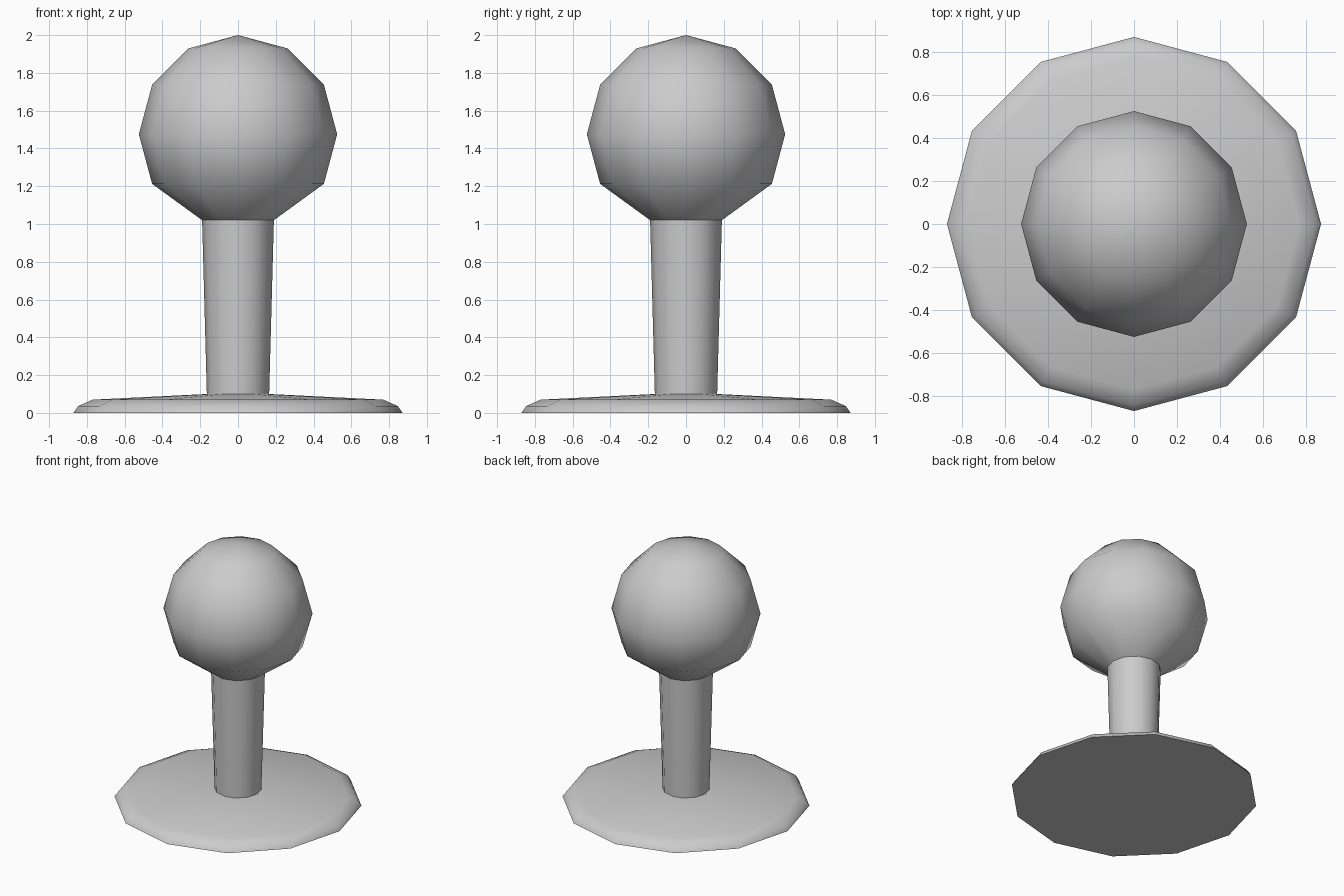
import bpy, bmesh
from math import sin, cos, pi, radians

if "Cube" in bpy.data.objects:
    bpy.data.objects.remove(bpy.data.objects["Cube"])

SIDES = 12
HEAD_Z, HEAD_R = 1.475, 0.525

# Half profile (radius, height): base, tapered neck, round head
base = [(0, 0), (0.87, 0), (0.866, 0.008), (0.846, 0.036), (0.77, 0.07)]
neck = [(0.165, 0.1), (0.19, 1.02)]
head = [(HEAD_R * cos(a), HEAD_Z + HEAD_R * sin(a))
        for a in (radians(d) for d in (-30, 0, 30, 60))] + [(0, 2.0)]
profile = base + neck + head

# Revolve the profile into one closed shell
bm = bmesh.new()
verts = [bm.verts.new((r, 0, z)) for r, z in profile]
edges = [bm.edges.new(pair) for pair in zip(verts, verts[1:])]
bmesh.ops.spin(bm, geom=verts + edges, cent=(0, 0, 0), axis=(0, 0, 1),
               angle=2 * pi, steps=SIDES, use_duplicate=False)
bmesh.ops.remove_doubles(bm, verts=bm.verts[:], dist=0.0005)
bmesh.ops.recalc_face_normals(bm, faces=bm.faces[:])

mesh = bpy.data.meshes.new("round_headed_peg")
bm.to_mesh(mesh)
bm.free()
peg = bpy.data.objects.new("round_headed_peg", mesh)
bpy.context.collection.objects.link(peg)

# Smooth shading with crisp collars and rim
bpy.context.view_layer.objects.active = peg
peg.select_set(True)
bpy.ops.object.shade_smooth_by_angle(angle=radians(40))
